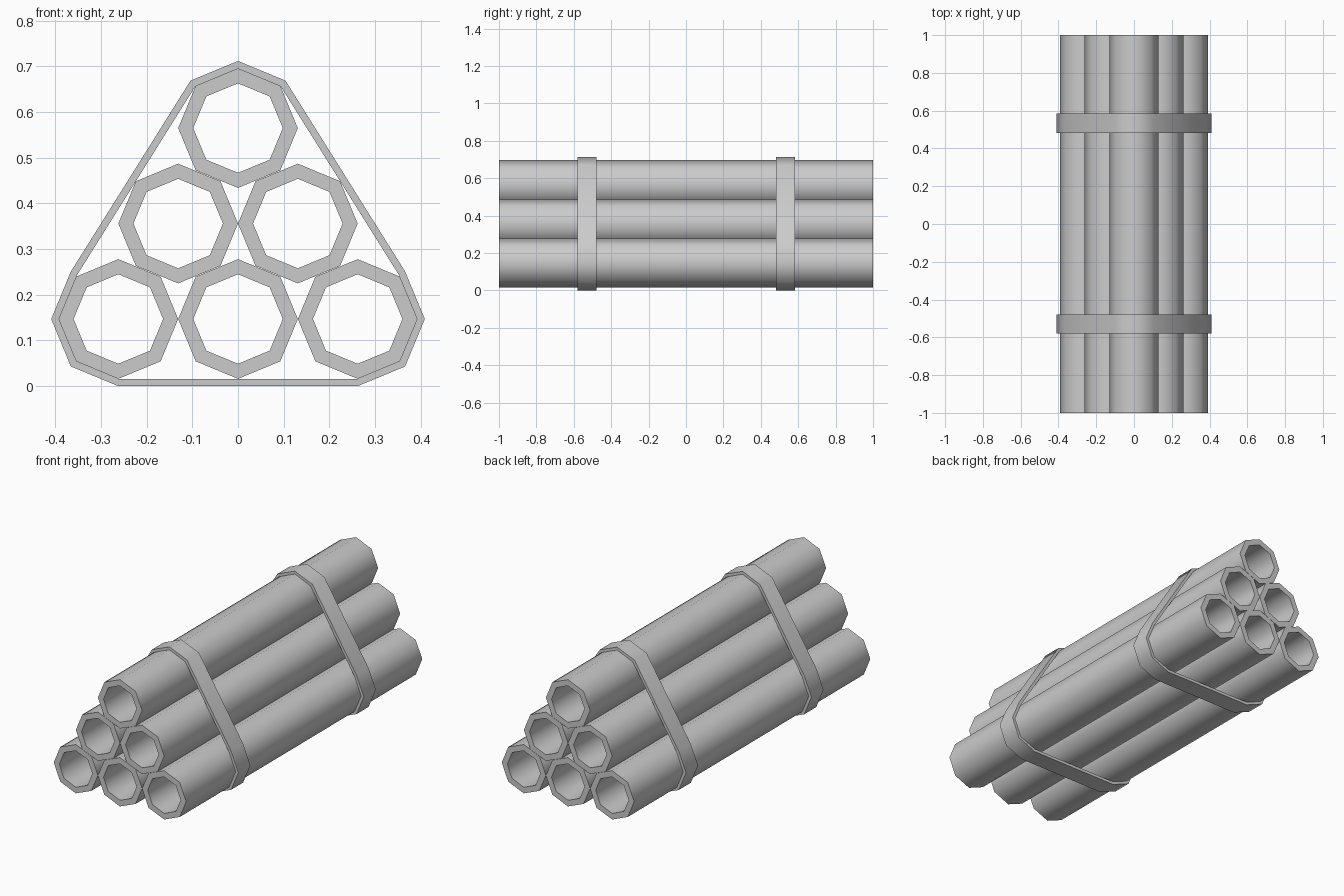
import bpy, bmesh
from math import cos, sin, pi, radians

if "Cube" in bpy.data.objects:
    bpy.data.objects.remove(bpy.data.objects["Cube"])

SIDES = 8
R_OUT, R_IN, R_BAND = 0.131, 0.098, 0.147
ROW_STEP = 0.209


def octagon(cx, cz, r, first=0, count=SIDES):
    """Consecutive octagon corners in the XZ plane, one on the +x axis."""
    return [(cx + r * cos((first + i) * 2 * pi / SIDES),
             cz + r * sin((first + i) * 2 * pi / SIDES)) for i in range(count)]


def hollow_prism(name, outer, inner, y0, y1):
    """Closed ring of two matching profiles, extruded along y."""
    bm = bmesh.new()
    loops = [[bm.verts.new((x, y, z)) for x, z in prof]
             for prof, y in ((outer, y0), (outer, y1), (inner, y1), (inner, y0))]
    n = len(outer)
    for k in range(4):
        a, b = loops[k], loops[(k + 1) % 4]
        for i in range(n):
            j = (i + 1) % n
            bm.faces.new((a[i], a[j], b[j], b[i]))
    bmesh.ops.recalc_face_normals(bm, faces=bm.faces)
    mesh = bpy.data.meshes.new(name)
    bm.to_mesh(mesh)
    bm.free()
    ob = bpy.data.objects.new(name, mesh)
    bpy.context.collection.objects.link(ob)
    bpy.ops.object.select_all(action='DESELECT')
    ob.select_set(True)
    bpy.context.view_layer.objects.active = ob
    bpy.ops.object.shade_smooth_by_angle(angle=radians(62))
    return ob


# Pyramid stack of six pipes: 3, 2, 1
for row in range(3):
    count = 3 - row
    for col in range(count):
        cx = (2 * col - count + 1) * R_OUT
        cz = R_BAND + row * ROW_STEP
        hollow_prism(f"pipe_{row + 1}_{col + 1}", octagon(cx, cz, R_OUT),
                     octagon(cx, cz, R_IN), -1, 1)


# Strap profile wraps the corner pipes of the stack
def strap_profile(r):
    top = R_BAND + 2 * ROW_STEP
    return (octagon(2 * R_OUT, R_BAND, r, -2, 4)
            + octagon(0, top, r, 1, 3)
            + octagon(-2 * R_OUT, R_BAND, r, 3, 4))


# Two straps
for name, y in (("front_strap", -0.53), ("back_strap", 0.533)):
    hollow_prism(name, strap_profile(R_BAND), strap_profile(R_OUT), y - 0.051, y + 0.051)
